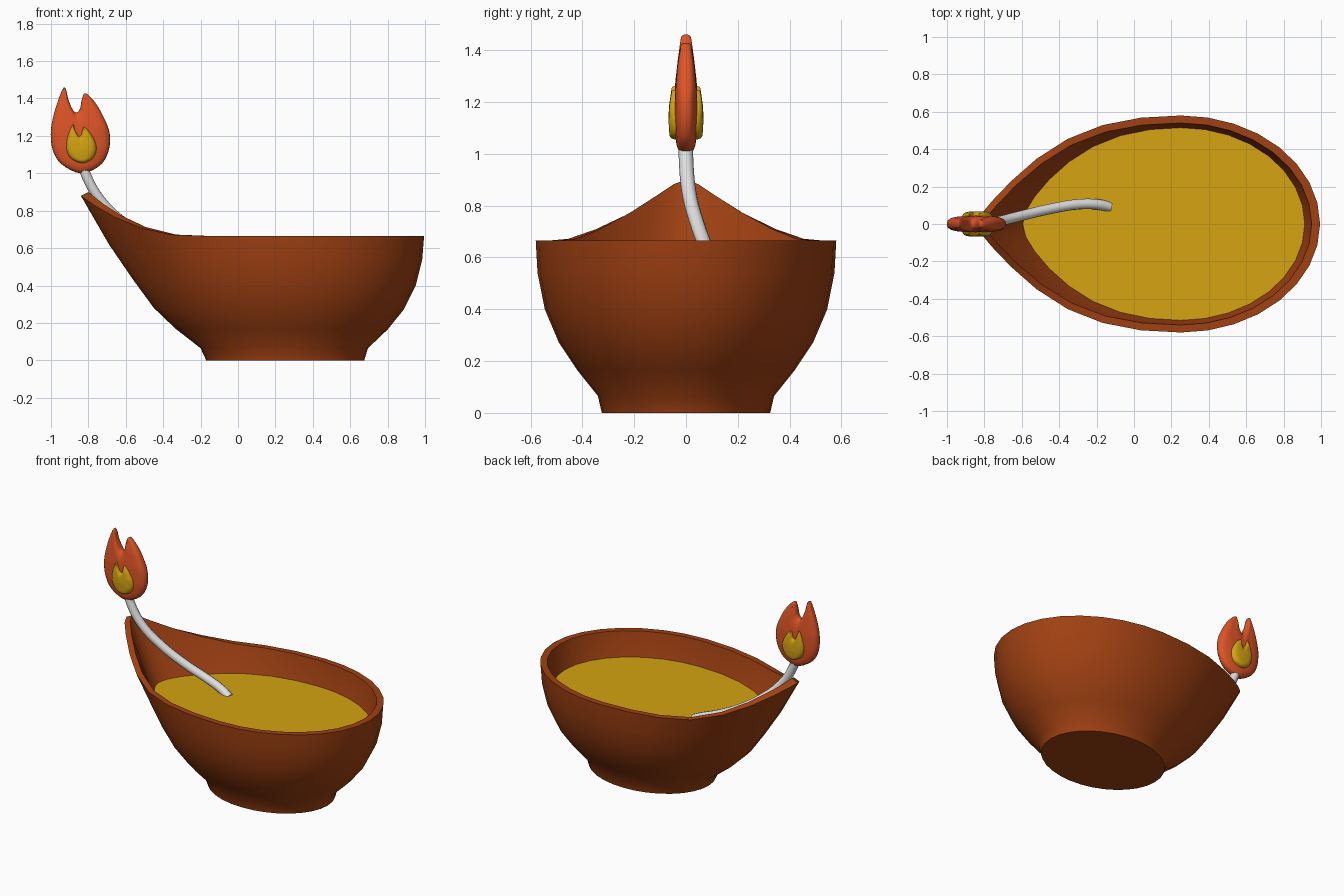
import bpy, bmesh, math

if "Cube" in bpy.data.objects:
    bpy.data.objects.remove(bpy.data.objects["Cube"])

SEG = 32
CX = 0.25


def material(name, rgb):
    m = bpy.data.materials.new(name)
    m.diffuse_color = (*rgb, 1)
    m.use_nodes = True
    m.node_tree.nodes["Principled BSDF"].inputs["Base Color"].default_value = m.diffuse_color
    return m


clay = material("clay_brown", (0.35, 0.052, 0.006))
gold = material("golden_yellow", (0.66, 0.37, 0.006))
orange = material("flame_orange", (0.73, 0.089, 0.02))
white = material("wick_white", (0.75, 0.75, 0.75))


def finish(bm, name, mat, angle):
    bmesh.ops.recalc_face_normals(bm, faces=bm.faces[:])
    me = bpy.data.meshes.new(name)
    bm.to_mesh(me)
    bm.free()
    ob = bpy.data.objects.new(name, me)
    bpy.context.collection.objects.link(ob)
    me.materials.append(mat)
    bpy.ops.object.select_all(action='DESELECT')
    ob.select_set(True)
    bpy.context.view_layer.objects.active = ob
    bpy.ops.object.shade_smooth_by_angle(angle=math.radians(angle))
    return ob


def ring(bm, xl, xr, ry, z, lift, tear):
    """Oval loop whose left end narrows (tear) and rises (lift) into a spout."""
    verts = []
    for i in range(SEG):
        t = 2 * math.pi * i / SEG
        c, s = math.cos(t), math.sin(t)
        u = max(0.0, -c)
        x = CX + c * (xr - CX if c > 0 else CX - xl)
        y = ry * s * (1 - tear * u ** 4)
        up = lift * (max(0.0, u - 0.45) / 0.55) ** 2.1
        verts.append(bm.verts.new((x, y, z + up)))
    return verts


# Bowl: outer wall from foot to rim, then inner wall down to the floor
OIL = (-0.595, 0.913, 0.515, 0.50, 0.0, 0.35)
levels = [
    (-0.17, 0.675, 0.325, 0.0, 0, 0),
    (-0.20, 0.695, 0.34, 0.065, 0, 0),
    (-0.335, 0.80, 0.42, 0.165, 0.005, 0.08),
    (-0.45, 0.885, 0.49, 0.27, 0.01, 0.2),
    (-0.56, 0.95, 0.545, 0.40, 0.03, 0.3),
    (-0.69, 0.985, 0.573, 0.54, 0.08, 0.45),
    (-0.84, 0.995, 0.58, 0.665, 0.215, 0.6),
    (-0.80, 0.95, 0.54, 0.665, 0.235, 0.6),
    OIL,
    (-0.36, 0.82, 0.43, 0.30, 0, 0.2),
    (-0.05, 0.55, 0.25, 0.12, 0, 0),
]
bm = bmesh.new()
loops = [ring(bm, *lv) for lv in levels]
for a, b in zip(loops, loops[1:]):
    for i in range(SEG):
        j = (i + 1) % SEG
        bm.faces.new((a[i], a[j], b[j], b[i]))
bm.faces.new(loops[0][::-1])
bm.faces.new(loops[-1])
finish(bm, "bowl", clay, 50)

# Oil surface
bm = bmesh.new()
bm.faces.new(ring(bm, *OIL))
oil = finish(bm, "oil", gold, 30)

# Wick: bent round cord from the oil to the flame
path = [(-0.83, 0, 1.05), (-0.81, 0, 0.985), (-0.73, 0.012, 0.85),
        (-0.61, 0.042, 0.735), (-0.45, 0.08, 0.63), (-0.30, 0.105, 0.56),
        (-0.20, 0.105, 0.52), (-0.13, 0.092, 0.485)]
cu = bpy.data.curves.new("wick", 'CURVE')
cu.dimensions = '3D'
cu.bevel_depth = 0.028
cu.bevel_resolution = 3
cu.resolution_u = 5
cu.use_fill_caps = True
sp = cu.splines.new('BEZIER')
sp.bezier_points.add(len(path) - 1)
for p, co in zip(sp.bezier_points, path):
    p.co = co
    p.handle_left_type = p.handle_right_type = 'AUTO'
wick = bpy.data.objects.new("wick", cu)
bpy.context.collection.objects.link(wick)
cu.materials.append(white)
bpy.ops.object.select_all(action='DESELECT')
wick.select_set(True)
bpy.context.view_layer.objects.active = wick
bpy.ops.object.convert(target='MESH')
bpy.ops.object.shade_smooth_by_angle(angle=math.radians(50))

# Flame spine nodes: x, z, half thickness; two tongues fork from node b
spine = {'a': (-0.84, 1.08, 0.04), 'b': (-0.84, 1.16, 0.045),
         'l1': (-0.885, 1.25, 0.042), 'l2': (-0.925, 1.35, 0.032),
         'l3': (-0.93, 1.44, 0.02), 'r1': (-0.79, 1.24, 0.042),
         'r2': (-0.795, 1.33, 0.034), 'r3': (-0.818, 1.405, 0.022)}
# Flame outline, each point tied to a spine node
outline = [
    (-0.84, 1.00, 'a'), (-0.945, 1.05, 'a'), (-0.992, 1.13, 'b'),
    (-1.0, 1.235, 'l1'), (-0.975, 1.35, 'l2'), (-0.93, 1.46, 'l3'),
    (-0.907, 1.395, 'l2'), (-0.886, 1.345, 'l1'), (-0.865, 1.325, 'b'),
    (-0.845, 1.345, 'r1'), (-0.836, 1.39, 'r2'), (-0.82, 1.428, 'r3'),
    (-0.786, 1.405, 'r3'), (-0.745, 1.35, 'r2'), (-0.70, 1.26, 'r1'),
    (-0.684, 1.19, 'b'), (-0.695, 1.11, 'b'), (-0.74, 1.04, 'a'),
]


def catmull(p0, p1, p2, p3, t):
    return 0.5 * (2 * p1 + (p2 - p0) * t + (2 * p0 - 5 * p1 + 4 * p2 - p3) * t * t
                  + (3 * p1 - p0 - 3 * p2 + p3) * t ** 3)


def flame(name, mat, place, thick, power, sub=4, steps=14):
    """Swell the outline around its spine, front and back."""
    n = len(outline)
    columns = []
    bm = bmesh.new()
    for i in range(n):
        pts = [outline[(i + k) % n] for k in (-1, 0, 1, 2)]
        s0, s1 = spine[pts[1][2]], spine[pts[2][2]]
        for k in range(sub):
            t = k / sub
            ox, oz = (catmull(*[p[d] for p in pts], t) for d in (0, 1))
            sx, sz, h = (a + (b - a) * t for a, b in zip(s0, s1))
            col = []
            for q in range(steps + 1):
                a = math.pi * (q / steps - 0.5)
                r = max(0.0, math.cos(a)) ** power
                if q in (0, steps):
                    r = 0.0
                y = math.copysign(abs(math.sin(a)) ** power, a) * thick(h)
                if q == steps // 2:
                    y = 0.0
                x, z = place(sx + (ox - sx) * r, sz + (oz - sz) * r)
                col.append(bm.verts.new((x, y, z)))
            columns.append(col)
    for a, b in zip(columns, columns[1:] + columns[:1]):
        for q in range(steps):
            bm.faces.new((a[q], b[q], b[q + 1], a[q + 1]))
    bmesh.ops.remove_doubles(bm, verts=bm.verts[:], dist=0.0001)
    return finish(bm, name, mat, 60)


# Outer flame, and a smaller, thicker inner flame showing on both sides
flame("outer_flame", orange, lambda x, z: (x, z), lambda h: h, 0.75)
flame("inner_flame", gold,
      lambda x, z: (-0.92 + (x + 1.0) * 0.525, 1.053 + (z - 1.0) * 0.455),
      lambda h: 0.045 + h * 0.5, 0.5)
